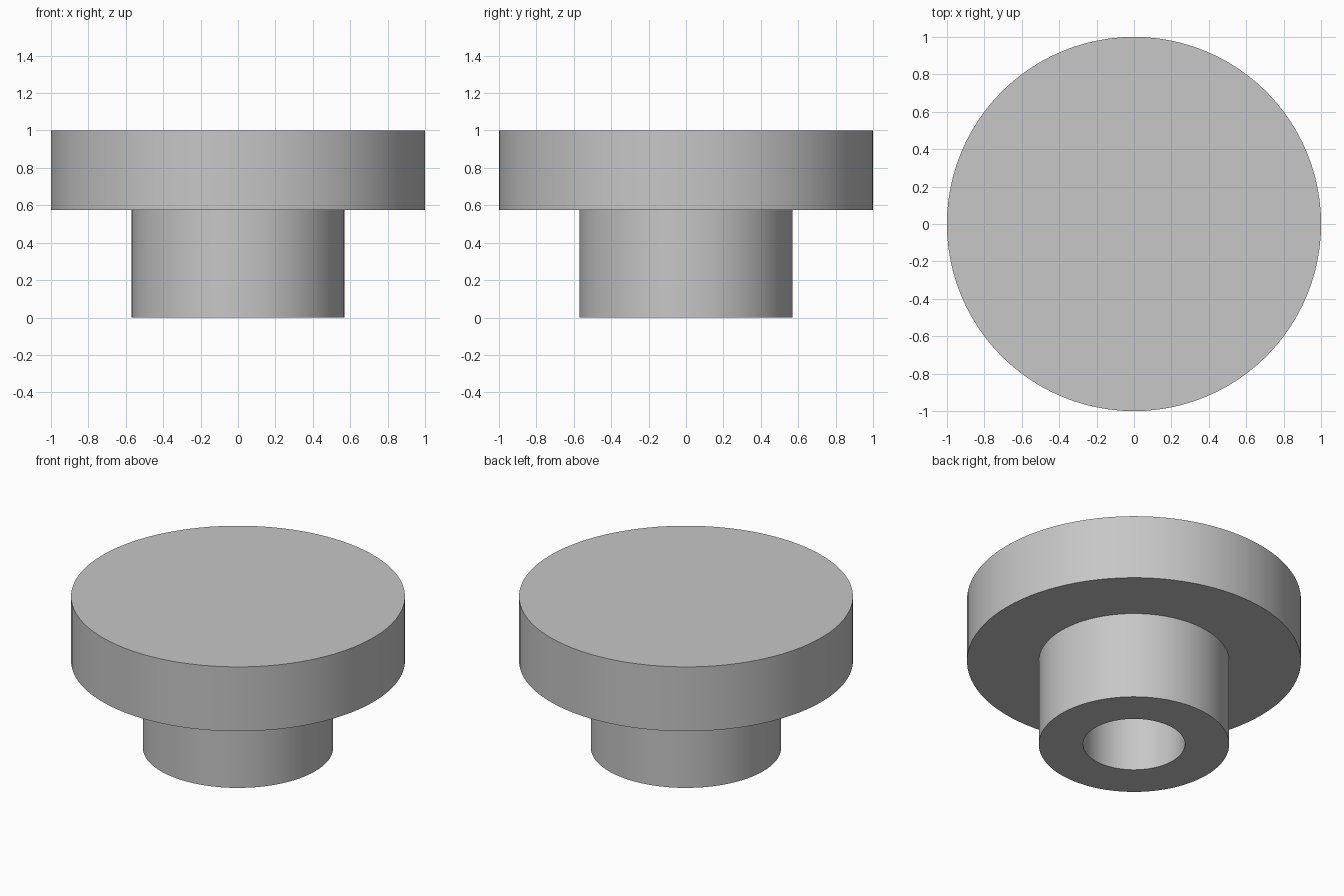
import bpy
import bmesh
import math

cube = bpy.data.objects.get("Cube")
if cube:
    bpy.data.objects.remove(cube, do_unlink=True)

HEAD_RADIUS, HUB_RADIUS, BORE_RADIUS = 1.0, 0.57, 0.305
HEIGHT, HUB_HEIGHT, BORE_DEPTH = 1.0, 0.575, 0.575
SEGMENTS = 96

grey = bpy.data.materials.new("plain grey")
grey.use_nodes = True
colour = (0.57, 0.57, 0.57, 1)
grey.diffuse_color = colour
grey.node_tree.nodes["Principled BSDF"].inputs["Base Color"].default_value = colour


def lathe(name, profile):
    """Revolve a (radius, height) profile around z."""
    bm = bmesh.new()
    verts = [bm.verts.new((r, 0, z)) for r, z in profile]
    edges = [bm.edges.new(pair) for pair in zip(verts, verts[1:])]
    bmesh.ops.spin(bm, geom=verts + edges, cent=(0, 0, 0), axis=(0, 0, 1),
                   angle=math.tau, steps=SEGMENTS)
    bmesh.ops.remove_doubles(bm, verts=bm.verts, dist=0.0001)
    bmesh.ops.recalc_face_normals(bm, faces=bm.faces)
    mesh = bpy.data.meshes.new(name)
    bm.to_mesh(mesh)
    bm.free()
    mesh.materials.append(grey)
    obj = bpy.data.objects.new(name, mesh)
    bpy.context.collection.objects.link(obj)
    bpy.ops.object.select_all(action="DESELECT")
    obj.select_set(True)
    bpy.context.view_layer.objects.active = obj
    bpy.ops.object.shade_smooth_by_angle(angle=math.radians(30))
    return obj


# Solid turned knob: blind bore, hub, wide flat head
lathe("knob", [
    (0, BORE_DEPTH),
    (BORE_RADIUS, BORE_DEPTH),
    (BORE_RADIUS, 0),
    (HUB_RADIUS, 0),
    (HUB_RADIUS, HUB_HEIGHT),
    (HEAD_RADIUS, HUB_HEIGHT),
    (HEAD_RADIUS, HEIGHT),
    (0, HEIGHT),
])
